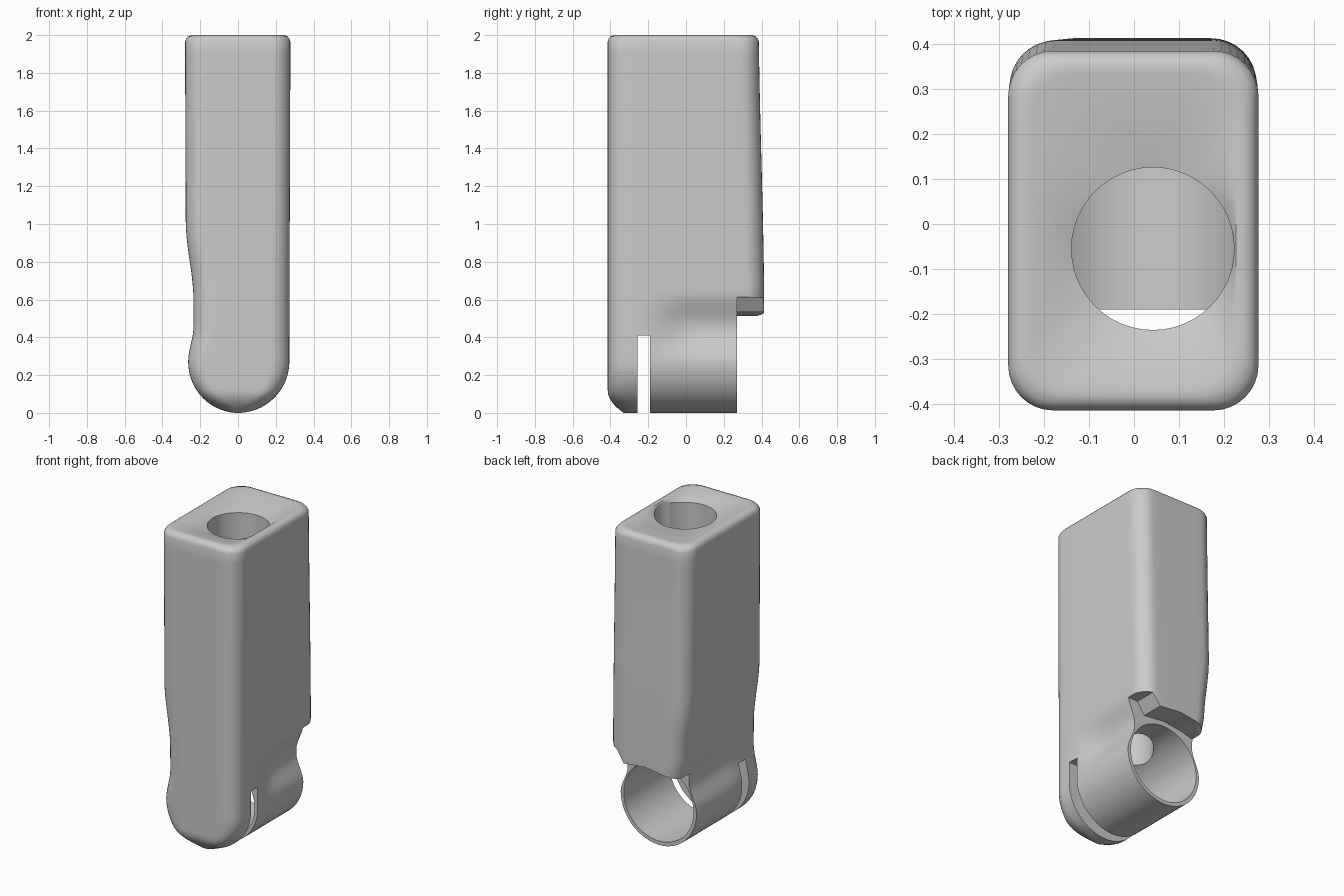
import bpy, bmesh, math

if "Cube" in bpy.data.objects:
    bpy.data.objects.remove(bpy.data.objects["Cube"])

grey = bpy.data.materials.new("light_grey")
grey.diffuse_color = (0.6, 0.6, 0.6, 1)
grey.use_nodes = True
grey.node_tree.nodes["Principled BSDF"].inputs["Base Color"].default_value = grey.diffuse_color


def smooth(a, b, t):
    t = max(0.0, min(1.0, (t - a) / (b - a)))
    return t * t * (3 - 2 * t)


def keyed(keys, z):
    for (z0, v0), (z1, v1) in zip(keys, keys[1:]):
        if z <= z1:
            return v0 + (v1 - v0) * smooth(z0, z1, z)
    return keys[-1][1]


def make_object(name, bm):
    bmesh.ops.recalc_face_normals(bm, faces=bm.faces)
    mesh = bpy.data.meshes.new(name)
    bm.to_mesh(mesh)
    bm.free()
    ob = bpy.data.objects.new(name, mesh)
    bpy.context.collection.objects.link(ob)
    mesh.materials.append(grey)
    return ob


def prism(name, pts, y0, y1):
    """Extrude an x-z outline along y."""
    bm = bmesh.new()
    a = [bm.verts.new((x, y0, z)) for x, z in pts]
    b = [bm.verts.new((x, y1, z)) for x, z in pts]
    bm.faces.new(a)
    bm.faces.new(b[::-1])
    for i in range(len(a)):
        j = (i + 1) % len(a)
        bm.faces.new((a[i], b[i], b[j], a[j]))
    return make_object(name, bm)


def rounded_ring(xl, xr, yf, yb, r):
    """Rounded rectangle, with extra points along its straight sides."""
    corners = [(xr - r, yb - r, 0), (xl + r, yb - r, 1),
               (xl + r, yf + r, 2), (xr - r, yf + r, 3)]
    pts = []
    for k, (cx, cy, q) in enumerate(corners):
        for i in range(9):
            a = (q + i / 8) * math.pi / 2
            pts.append((cx + r * math.cos(a), cy + r * math.sin(a)))
        nx, ny, nq = corners[(k + 1) % 4]
        a = nq * math.pi / 2
        ex, ey = nx + r * math.cos(a), ny + r * math.sin(a)
        sx, sy = pts[-1]
        pts += [(sx + (ex - sx) * t / 8, sy + (ey - sy) * t / 8) for t in range(1, 8)]
    return pts


# Body: lofted sections, round below and boxy above
R = 0.272
LEFT = [(0.27, -0.264), (0.46, -0.235), (0.6, -0.236), (1.02, -0.277), (2, -0.28)]
RIGHT = [(0.27, 0.272), (2, 0.277)]


def section(z, inset=0.0):
    if z < R:
        w = max(0.012, math.sqrt(R * R - (R - z) ** 2))
        xl, xr = -w * 0.264 / R, w
    else:
        xl, xr = keyed(LEFT, z), keyed(RIGHT, z)
    yb = 0.414 - 0.03 * smooth(0.5, 2.2, z) - inset
    yf = -0.415 + 0.085 * (1 - min(z, 0.12) / 0.12) ** 2 + inset
    xl, xr = xl + inset, xr - inset
    pts = rounded_ring(xl, xr, yf, yb, min(0.1, 0.9 * min(-xl, xr)))
    # the rear part pinches in above the horizontal tube
    pinch = smooth(0.27, 0.44, z) * (1 - smooth(0.46, 0.64, z))
    out = []
    for x, y in pts:
        amount = 0.05 if x > 0 else 0.025
        side = max(-1, min(1, x / 0.2))
        out.append((x - side * amount * pinch * smooth(-0.2, 0.0, y), y, z))
    return out


zs = [R * (1 - math.cos(i / 14 * math.pi / 2)) for i in range(14)]
zs += [R + i * 0.03 for i in range(15)] + [0.75 + i * 0.06 for i in range(7)]
zs += [1.3, 1.5, 1.7, 1.9]
rings = [section(z) for z in zs]
for z, inset in ((1.965, 0), (1.98, 0.005), (1.992, 0.014), (2.0, 0.032)):
    rings.append(section(z, inset))

# Dished top: blend the outer ring into the bore circle
HX, HY, HR = 0.042, -0.055, 0.181
outer = section(2.0, 0.05)
for t in (0.0, 0.25, 0.5, 0.75, 1.0):
    ring = []
    for x, y, z in outer:
        d = math.hypot(x - HX, y - HY)
        f = 1 + ((HR - 0.008) / d - 1) * t
        ring.append((HX + (x - HX) * f, HY + (y - HY) * f, 1.998 - 0.035 * t ** 1.3))
    rings.append(ring)

bm = bmesh.new()
loops = [[bm.verts.new(p) for p in ring] for ring in rings]
for a, b in zip(loops, loops[1:]):
    for i in range(len(a)):
        j = (i + 1) % len(a)
        bm.faces.new((a[i], a[j], b[j], b[i]))
bm.faces.new(loops[0][::-1])
bm.faces.new(loops[-1])
body = make_object("body", bm)

# Cutters: rear step, horizontal tube bore, vertical bore, front slot
step = prism("rear_step_cutter",
             [(0.5, -0.2), (0.5, 0.62), (0.2, 0.61), (0.15, 0.535), (0.0, 0.55),
              (-0.14, 0.53), (-0.2, 0.512), (-0.5, 0.512), (-0.5, -0.2)], 0.27, 0.8)
circle = [(0.004 + 0.246 * math.cos(i / 64 * math.tau),
           0.271 + 0.246 * math.sin(i / 64 * math.tau)) for i in range(64)]
tube = prism("tube_bore_cutter", circle, -0.225, 0.33)
slot = prism("slot_cutter", [(-0.5, -0.2), (0.5, -0.2), (0.5, 0.41), (-0.5, 0.41)],
             -0.258, -0.19)
bm = bmesh.new()
bmesh.ops.create_cone(bm, cap_ends=True, segments=48, radius1=HR, radius2=HR, depth=1.9)
bmesh.ops.translate(bm, verts=bm.verts, vec=(HX, HY, 0.3 + 0.95))
bore = make_object("vertical_bore_cutter", bm)

bpy.context.view_layer.objects.active = body
body.select_set(True)
for cutter in (step, tube, bore, slot):
    mod = body.modifiers.new(cutter.name, "BOOLEAN")
    mod.operation = "DIFFERENCE"
    mod.solver = "EXACT"
    mod.object = cutter
    bpy.ops.object.modifier_apply(modifier=mod.name)
for cutter in (step, tube, bore, slot):
    bpy.data.objects.remove(cutter)
bpy.ops.object.shade_smooth_by_angle(angle=math.radians(35))
